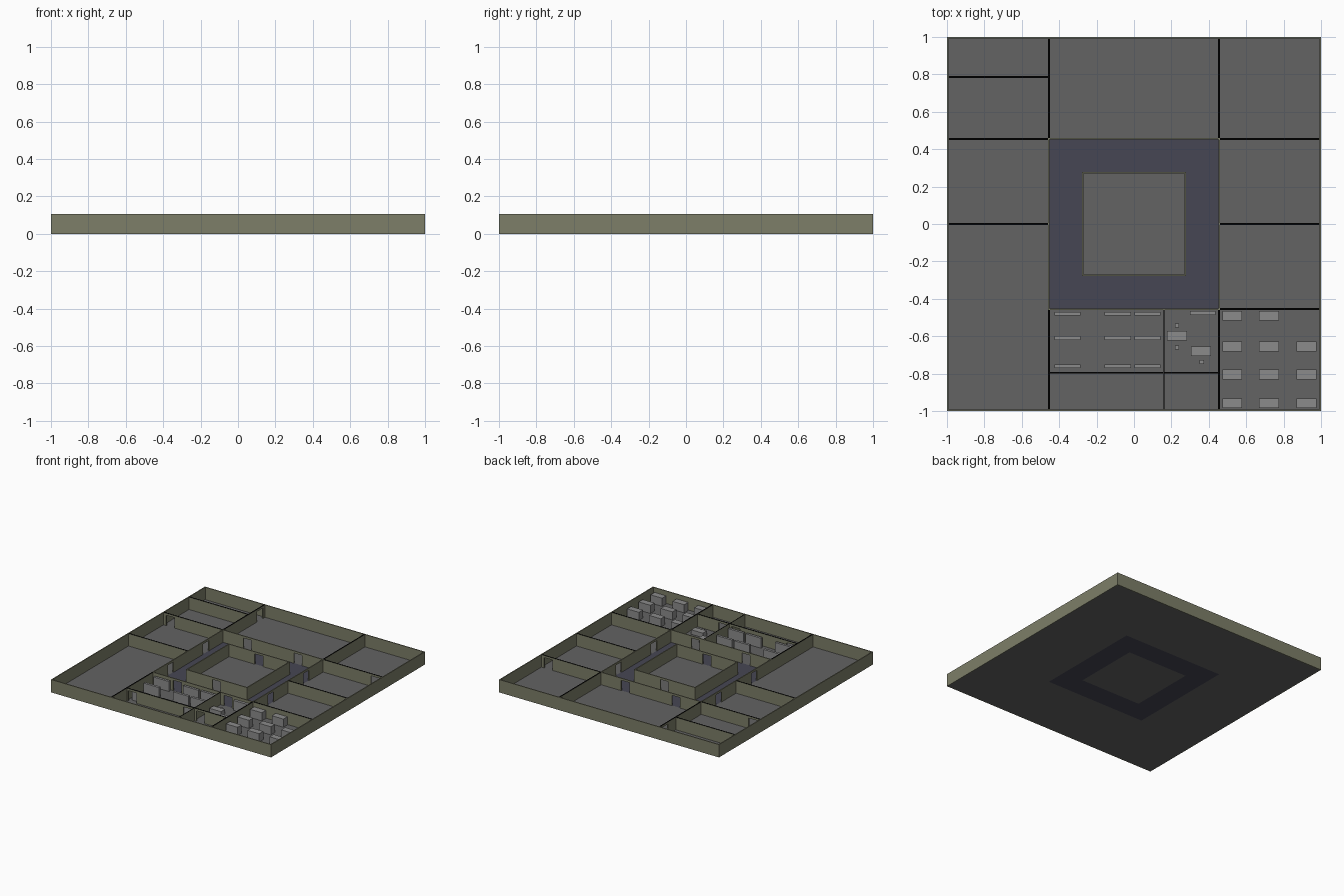
import bpy, bmesh
from mathutils import Vector

if "Cube" in bpy.data.objects:
    bpy.data.objects.remove(bpy.data.objects["Cube"])

H, DOOR_H, DOOR_W, T = 0.105, 0.088, 0.075, 0.008
FLOOR = 0.003
C, I = 0.455, 0.275          # corridor outer / inner half size


def material(name, rgb):
    m = bpy.data.materials.new(name)
    m.diffuse_color = (*rgb, 1)
    m.use_nodes = True
    m.node_tree.nodes["Principled BSDF"].inputs["Base Color"].default_value = m.diffuse_color
    return m


OLIVE = material("olive_wall", (0.205, 0.21, 0.14))
BLACK = material("black_wall_cap", (0.001, 0.001, 0.001))
GREY = material("grey_floor", (0.125, 0.125, 0.125))
BLUE = material("blue_grey_corridor", (0.062, 0.062, 0.088))
LIGHT = material("light_grey_furniture", (0.26, 0.26, 0.26))


def finish(name, bm, mats):
    bmesh.ops.recalc_face_normals(bm, faces=bm.faces)
    me = bpy.data.meshes.new(name)
    bm.to_mesh(me)
    bm.free()
    for m in mats:
        me.materials.append(m)
    ob = bpy.data.objects.new(name, me)
    bpy.context.collection.objects.link(ob)
    return ob


def wall(name, axis, pos, a, b, doors=(), capped=False, t=T, z0=FLOOR):
    """Wall along an axis from a to b: an elevation with door notches, extruded to thickness."""
    pts = [(a, z0)]
    for d in sorted(doors):
        l, r = d - DOOR_W / 2, d + DOOR_W / 2
        pts += [(l, z0), (l, DOOR_H), (r, DOOR_H), (r, z0)]
    pts += [(b, z0), (b, H), (a, H)]
    off = Vector((0, t, 0)) if axis == 'x' else Vector((t, 0, 0))
    bm = bmesh.new()
    vs = [bm.verts.new((s, pos - t / 2, z) if axis == 'x' else (pos - t / 2, s, z)) for s, z in pts]
    face = bm.faces.new(vs)
    ext = bmesh.ops.extrude_face_region(bm, geom=[face], use_keep_orig=True)
    bmesh.ops.translate(bm, vec=off, verts=[g for g in ext["geom"] if isinstance(g, bmesh.types.BMVert)])
    if capped:                # black strip on the top of room partitions
        for f in bm.faces:
            if all(v.co.z > H - 1e-4 for v in f.verts):
                f.material_index = 1
    return finish(name, bm, [OLIVE, BLACK])


def block(name, x0, x1, y0, y1, h):
    bm = bmesh.new()
    bmesh.ops.create_cube(bm, size=1)
    for v in bm.verts:
        v.co = (x1 if v.co.x > 0 else x0, y1 if v.co.y > 0 else y0, h if v.co.z > 0 else FLOOR)
    return finish(name, bm, [LIGHT])


# Floor slab: 5 x 5 cells, the ring of cells round the centre is the corridor
cuts = [-0.995, -C, -I, I, C, 0.995]
bm = bmesh.new()
grid = [[bm.verts.new((x, y, 0)) for x in cuts] for y in cuts]
for j in range(5):
    for i in range(5):
        bm.faces.new((grid[j][i], grid[j][i + 1], grid[j + 1][i + 1], grid[j + 1][i]))
ext = bmesh.ops.extrude_face_region(bm, geom=bm.faces[:], use_keep_orig=True)
bmesh.ops.translate(bm, vec=(0, 0, FLOOR), verts=[g for g in ext["geom"] if isinstance(g, bmesh.types.BMVert)])
for f in bm.faces:
    c = f.calc_center_median()
    f.material_index = 1 if I < max(abs(c.x), abs(c.y)) < C - 0.01 else 0
finish("floor", bm, [GREY, BLUE])

# Outer walls, corridor walls and central court walls
for s, side in ((-1, "low"), (1, "high")):
    wall(f"outer_wall_x_{side}", 'x', s * 0.996, -1, 1, z0=0)
    wall(f"outer_wall_y_{side}", 'y', s * 0.996, -0.992, 0.992, z0=0)
    wall(f"corridor_wall_x_{side}", 'x', s * C, -C - T / 2, C + T / 2, (-0.23, 0.23))
    wall(f"corridor_wall_y_{side}", 'y', s * C, -C + T / 2, C - T / 2, (-0.23, 0.23))
    wall(f"court_wall_x_{side}", 'x', s * I, -I - T / 2, I + T / 2, (0,))
    wall(f"court_wall_y_{side}", 'y', s * I, -I + T / 2, I - T / 2)

# Room partitions: axis, position, start, end, doors
E, G = 0.992, C + T / 2
partitions = [
    ('y', -C, G, E, (0.93,)), ('y', C, G, E, ()),
    ('y', -C, -E, -G, ()), ('y', C, -E, -G, ()),
    ('x', C, -E, -G, (-0.93,)), ('x', C, G, E, (0.93,)),
    ('x', 0, -E, -G, ()), ('x', 0, G, E, ()),
    ('x', -C, G, E, ()), ('x', 0.785, -E, -G, ()),
    ('x', -0.795, -G + T, 0.156, (-0.4, 0.1)), ('x', -0.795, 0.164, G - T, (0.22,)),
    ('y', 0.16, -E, -G, ()),
]
for n, (axis, pos, a, b, doors) in enumerate(partitions):
    thin = axis == 'y' and pos == 0.16
    wall(f"partition_{n + 1}", axis, pos, a, b, doors, True, 0.006 if thin else 0.01)

# Office room: rows of desk blocks, one place left empty
for r, y in enumerate((-0.491, -0.655, -0.805, -0.958)):
    for c, x in enumerate((0.525, 0.722, 0.922)):
        if (r, c) != (0, 2):
            block(f"office_block_{r}_{c}", x - 0.053, x + 0.053, y - 0.026, y + 0.026, 0.07)

# Store room: rows of shelves, and one in the study
for r, y in enumerate((-0.48, -0.61, -0.76)):
    for c, x in enumerate((-0.355, -0.087, 0.073)):
        block(f"shelf_{r}_{c}", x - 0.07, x + 0.07, y - 0.01, y + 0.01, 0.085)
block("study_shelf", 0.3, 0.437, -0.486, -0.464, 0.085)

# Study: two desks and three stools
for n, (x, y) in enumerate(((0.23, -0.597), (0.358, -0.68))):
    block(f"study_desk_{n + 1}", x - 0.053, x + 0.053, y - 0.026, y + 0.026, 0.04)
for n, (x, y) in enumerate(((0.229, -0.543), (0.229, -0.661), (0.362, -0.738))):
    block(f"stool_{n + 1}", x - 0.011, x + 0.011, y - 0.011, y + 0.011, 0.025)
